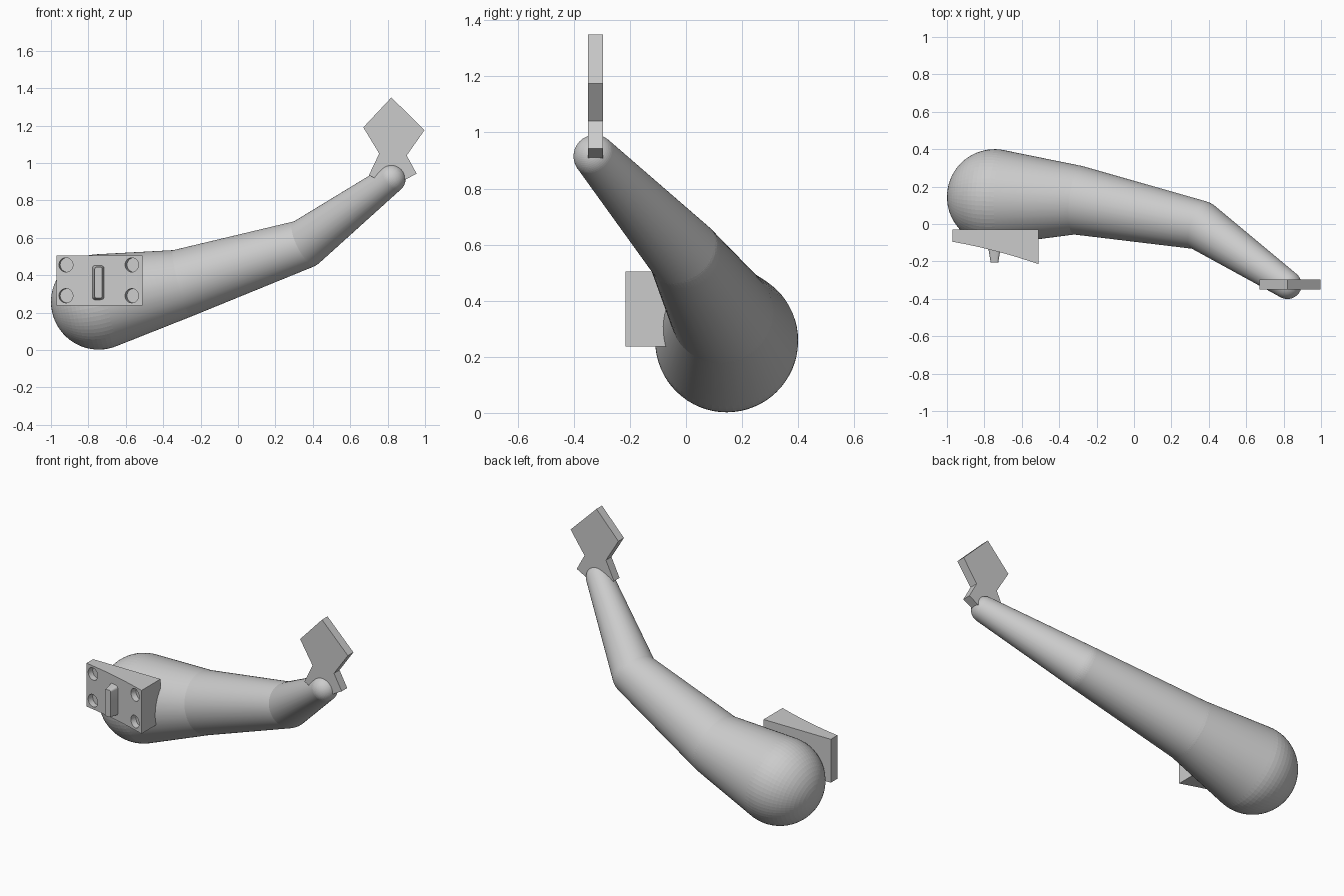
import bpy, bmesh, math
from mathutils import Matrix, Vector

cube = bpy.data.objects.get("Cube")
if cube:
    bpy.data.objects.remove(cube, do_unlink=True)

# One plain grey for everything
grey = bpy.data.materials.new("light grey")
grey.use_nodes = True
colour = (0.6, 0.6, 0.6, 1)
grey.diffuse_color = colour
grey.node_tree.nodes["Principled BSDF"].inputs["Base Color"].default_value = colour


def finish(name, bm, smooth=False):
    bmesh.ops.recalc_face_normals(bm, faces=bm.faces)
    mesh = bpy.data.meshes.new(name)
    bm.to_mesh(mesh)
    bm.free()
    mesh.materials.append(grey)
    obj = bpy.data.objects.new(name, mesh)
    bpy.context.collection.objects.link(obj)
    if smooth:
        bpy.ops.object.select_all(action='DESELECT')
        obj.select_set(True)
        bpy.context.view_layer.objects.active = obj
        bpy.ops.object.shade_smooth_by_angle(angle=math.radians(30))
    return obj


def prism(name, profile, to_point, offset):
    """Extrude a flat outline along the offset vector."""
    bm = bmesh.new()
    face = bm.faces.new([bm.verts.new(to_point(a, b)) for a, b in profile])
    moved = bmesh.ops.extrude_face_region(bm, geom=[face])["geom"]
    verts = [v for v in moved if isinstance(v, bmesh.types.BMVert)]
    bmesh.ops.translate(bm, verts=verts, vec=offset)
    return finish(name, bm)


# Tapered arm: each section is the hull of two neighbouring balls
joints = [((-0.745, 0.145, 0.257), 0.255), ((-0.32, 0.13, 0.35), 0.185),
          ((0.35, -0.005, 0.565), 0.131), ((0.82, -0.325, 0.915), 0.076)]
names = ["arm_base", "arm_middle", "arm_end"]
for name, start, end in zip(names, joints, joints[1:]):
    axis = Vector(end[0]) - Vector(start[0])
    turn = axis.to_track_quat('Z', 'Y').to_matrix().to_4x4()
    bm = bmesh.new()
    for centre, radius in (start, end):
        bmesh.ops.create_uvsphere(bm, u_segments=64, v_segments=32, radius=radius,
                                  matrix=Matrix.Translation(centre) @ turn)
    hull = bmesh.ops.convex_hull(bm, input=bm.verts)
    inner = {g for g in hull["geom_interior"] + hull["geom_unused"]
             if isinstance(g, bmesh.types.BMVert)}
    bmesh.ops.delete(bm, geom=list(inner), context='VERTS')
    finish(name, bm, smooth=True)

# Flat fin at the tip
fin = [(0.82, 1.35), (0.997, 1.175), (0.902, 1.04), (0.955, 0.943),
       (0.82, 0.87), (0.70, 0.935), (0.755, 1.05), (0.67, 1.19)]
prism("tip_fin", fin, lambda x, z: (x, -0.35, z), (0, 0.054, 0))


# Mounting plate with a gently curved front
def front_y(x):
    t = (x + 0.97) / 0.46
    return -0.095 - 0.12 * t + 0.04 * t * (1 - t)


steps = 16
outline = [(-0.97 + 0.46 * i / steps, front_y(-0.97 + 0.46 * i / steps))
           for i in range(steps + 1)]
outline += [(-0.51, -0.03), (-0.97, -0.03)]
plate = prism("mounting_plate", outline, lambda x, y: (x, y, 0.237), (0, 0, 0.268))

# Four blind screw holes, square to the curved face
bm = bmesh.new()
for x in (-0.92, -0.568):
    slope = (front_y(x + 0.01) - front_y(x - 0.01)) / 0.02
    turn = Vector((slope, -1, 0)).to_track_quat('Z', 'Y').to_matrix().to_4x4()
    for z in (0.29, 0.455):
        place = Matrix.Translation((x, front_y(x), z)) @ turn
        bmesh.ops.create_cone(bm, cap_ends=True, segments=32, radius1=0.038,
                              radius2=0.038, depth=0.07, matrix=place)
cutter = finish("hole_cutter", bm)
cutter.hide_render = True
cutter.hide_set(True)
cut = plate.modifiers.new("screw holes", 'BOOLEAN')
cut.operation = 'DIFFERENCE'
cut.solver = 'EXACT'
cut.object = cutter
bpy.context.view_layer.objects.active = plate
bpy.ops.object.modifier_apply(modifier=cut.name)
bpy.data.objects.remove(cutter, do_unlink=True)

# Tapered key on the plate with rounded upright edges
bm = bmesh.new()


def rounded_ring(y, half_w, half_h, r):
    ring = []
    for k, (sx, sz) in enumerate([(1, 1), (-1, 1), (-1, -1), (1, -1)]):
        for j in range(5):
            a = math.pi / 2 * (k + j / 4)
            ring.append(bm.verts.new((-0.746 + sx * (half_w - r) + r * math.cos(a), y,
                                      0.36 + sz * (half_h - r) + r * math.sin(a))))
    return ring


back = rounded_ring(-0.10, 0.038, 0.098, 0.018)
front = rounded_ring(-0.207, 0.02, 0.083, 0.01)
for i in range(len(back)):
    j = (i + 1) % len(back)
    bm.faces.new((back[i], back[j], front[j], front[i]))
bm.faces.new(front)
bm.faces.new(back)
finish("plate_key", bm, smooth=True)
